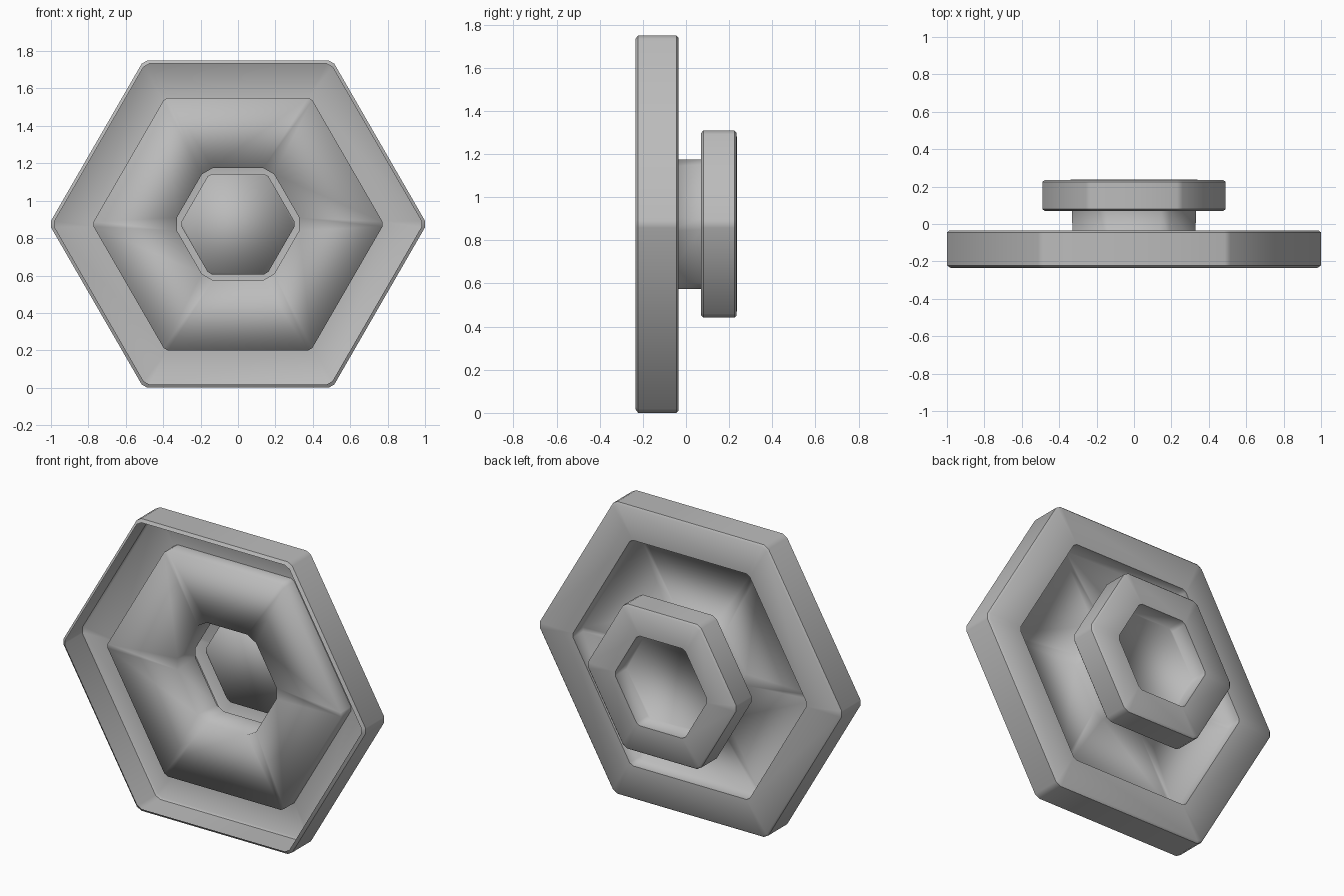
import bpy
import bmesh
import math
from mathutils import Vector

old = bpy.data.objects.get("Cube")
if old:
    bpy.data.objects.remove(old, do_unlink=True)

CENTRE_Z = 0.875

grey = bpy.data.materials.new("plain_grey")
grey.use_nodes = True
grey.diffuse_color = (0.5, 0.5, 0.5, 1)
grey.node_tree.nodes["Principled BSDF"].inputs["Base Color"].default_value = (0.5, 0.5, 0.5, 1)


def hex_ring(bm, radius, y, cut):
    """Hexagon in the xz plane whose corners are cut back along each side."""
    corners = [Vector((radius * math.cos(math.radians(60 * i)), y,
                       CENTRE_Z + radius * math.sin(math.radians(60 * i))))
               for i in range(6)]
    verts = []
    for i, corner in enumerate(corners):
        for neighbour in (corners[i - 1], corners[(i + 1) % 6]):
            step = (neighbour - corner).normalized() * cut
            verts.append(bm.verts.new(corner + step))
    return verts


def hex_part(name, profile, capped=False, angle=180):
    """Loft hexagonal rings given as (radius, y, corner cut)."""
    bm = bmesh.new()
    rings = [hex_ring(bm, *p) for p in profile]
    for a, b in zip(rings, rings[1:]):
        for k in range(len(a)):
            n = (k + 1) % len(a)
            bm.faces.new((a[k], b[k], b[n], a[n]))
    if capped:
        bm.faces.new(list(reversed(rings[-1])))
    mesh = bpy.data.meshes.new(name)
    bm.to_mesh(mesh)
    bm.free()
    mesh.materials.append(grey)
    obj = bpy.data.objects.new(name, mesh)
    bpy.context.collection.objects.link(obj)
    bpy.ops.object.select_all(action='DESELECT')
    obj.select_set(True)
    bpy.context.view_layer.objects.active = obj
    bpy.ops.object.shade_smooth_by_angle(angle=math.radians(angle))
    return obj


# Wide outer rim, open at the front with a thin rounded lip
hex_part("outer_rim", [
    (0.99, -0.235, 0.02), (1.01, -0.222, 0.02), (1.01, -0.045, 0.02),
    (0.998, -0.035, 0.02), (0.78, -0.035, 0.015)], angle=40)

# Raised web stepping forward from the rim, then back through the neck
hex_part("web_and_neck", [
    (0.78, -0.035, 0.015), (0.78, -0.13, 0.015),
    (0.347, -0.105, 0.04), (0.347, 0.07, 0.03)])

# Small rear flange
hex_part("rear_flange", [
    (0.347, 0.07, 0.03), (0.488, 0.07, 0.02), (0.5, 0.08, 0.02),
    (0.5, 0.225, 0.02), (0.488, 0.235, 0.02), (0.31, 0.237, 0.015)], angle=40)

# Recessed centre plate
hex_part("centre_plate", [(0.31, 0.237, 0.015), (0.31, 0.13, 0.015)], capped=True)
